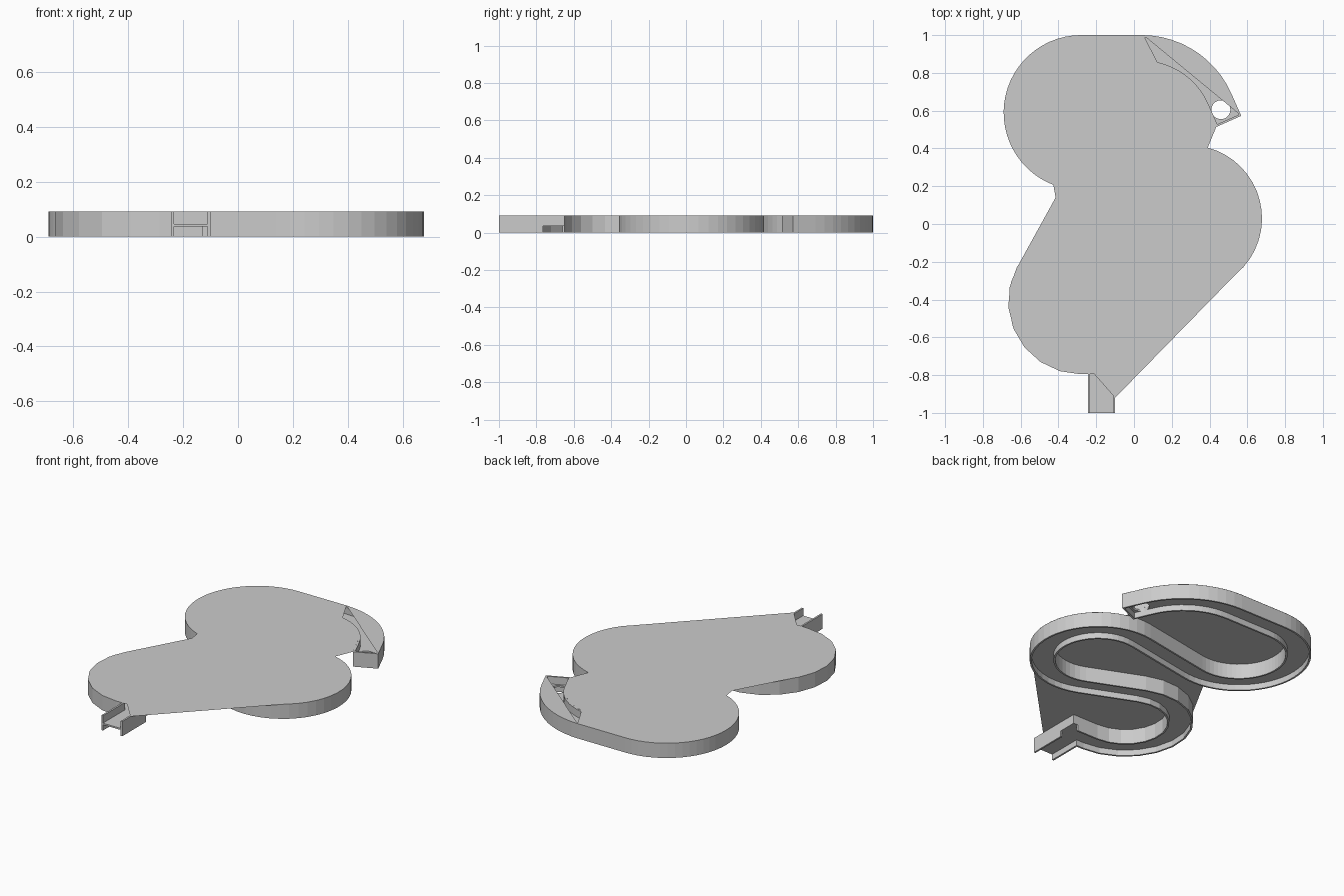
import bpy, bmesh
from math import sin, cos, radians, degrees, atan2, acos, ceil
from mathutils import Vector as V

if "Cube" in bpy.data.objects:
    bpy.data.objects.remove(bpy.data.objects["Cube"])

H, F0, F1 = 0.093, 0.036, 0.046      # top height, channel floor underside / top
W, T = 0.0725, 0.011                 # half width of channel, wall thickness


def arc(c, r, a0, a1, step):
    n = max(1, ceil(abs(a1 - a0) / step))
    return [V((c[0] + r * cos(radians(a0 + (a1 - a0) * i / n)),
               c[1] + r * sin(radians(a0 + (a1 - a0) * i / n)))) for i in range(n + 1)]


def cross_angle(a, ra, b, rb, side):
    # leaving angle of the crossing tangent between two bends
    d = V(b) - V(a)
    return degrees(atan2(d.y, d.x)) + side * degrees(acos((ra + rb) / d.length))


def make(name, verts, faces):
    me = bpy.data.meshes.new(name)
    me.from_pydata(verts, [], faces)
    bm = bmesh.new()
    bm.from_mesh(me)
    bmesh.ops.recalc_face_normals(bm, faces=bm.faces)
    bm.to_mesh(me)
    bm.free()
    ob = bpy.data.objects.new(name, me)
    bpy.context.collection.objects.link(ob)
    return ob


def sweep(name, path, profile):
    # mitred sweep of a closed (side, z) profile along a flat path
    n, k = len(path), len(profile)
    verts = []
    for i, p in enumerate(path):
        d0 = (p - path[i - 1]).normalized() if i else (path[1] - p).normalized()
        d1 = (path[i + 1] - p).normalized() if i < n - 1 else d0
        t = (d0 + d1).normalized()
        nrm = V((-t.y, t.x)) / t.dot(d0)
        verts += [(*(p + nrm * s), z) for s, z in profile]
    faces = [(i * k + j, i * k + (j + 1) % k, (i + 1) * k + (j + 1) % k, (i + 1) * k + j)
             for i in range(n - 1) for j in range(k)]
    faces += [tuple(range(k)), tuple(range((n - 1) * k, n * k))]
    return make(name, verts, faces)


def cut(ob, cutter):
    cutter.hide_render = True
    m = ob.modifiers.new("cut", 'BOOLEAN')
    m.operation, m.solver, m.object = 'DIFFERENCE', 'EXACT', cutter
    bpy.context.view_layer.objects.active = ob
    bpy.ops.object.modifier_apply(modifier=m.name)
    bpy.data.objects.remove(cutter)


# Bends of the serpentine: centre and centre-line radius
S, RS = (0.04, 0.48), 0.4475
A, RA = (-0.28, 0.59), 0.3375
B, RB = (0.29, 0.03), 0.315
C, RC = (-0.28, -0.41), 0.3125
t1 = cross_angle(A, RA, B, RB, -1)
t2 = cross_angle(B, RB, C, RC, 1)

# Straight start after the first bend
p24 = arc(S, RS, 24, 25, 9)[0]
tail = V((sin(radians(24)), -cos(radians(24))))
start = p24 + tail * 0.13

path = [start] + arc(S, RS, 24, 90, 6) + arc(A, RA, 90, 360 + t1, 6)
path += arc(B, RB, t1 + 180, t2, 8)
path += arc(C, RC, t2 + 180, 270, 18)
path += [V((-0.172, -0.7225)), V((-0.172, -1))]

# Channel with an H section: walls above and below the floor
top = H - 0.0006
i = W - T
h_section = [(-W, 0), (-i, 0), (-i, F0), (i, F0), (i, 0), (W, 0),
             (W, top), (i, top), (i, F1), (-i, F1), (-i, top), (-W, top)]
channel = sweep("serpentine_channel", path, h_section)

# Drop hole in the floor and drain notch by the outlet
bpy.ops.mesh.primitive_cylinder_add(vertices=32, radius=0.05, depth=0.03,
                                    location=(0.46, 0.605, (F0 + F1) / 2))
cut(channel, bpy.context.object)
bpy.ops.mesh.primitive_cube_add(size=1, location=(-0.1, -0.705, F0 / 2 - 0.01))
bpy.context.object.scale = (0.06, 0.12, F0 + 0.02)
cut(channel, bpy.context.object)

# End wall closing the start of the channel
box = [(-W, 0), (W, 0), (W, top), (-W, top)]
sweep("end_wall", [start, start - tail * T], box)

# Cover sheet over the whole track
cover = [start - V((cos(radians(24)), sin(radians(24)))) * W]
cover += arc(S, RS - W, 24, 76, 6) + [V((0.05, 1.0))]
cover += arc(A, RA + W, 90, 249, 6) + [V((-0.415, 0.14))]
cover += arc(C, RC + W, 147, 270, 18)
cover += [V((-0.21, -0.795)), V((-0.1, -0.92))]
cover += arc(B, RB + W, -38, 75, 8)
make("cover_sheet", [(p.x, p.y, H) for p in cover], [tuple(range(len(cover)))])

# Partial cover between the outer wall and its chord near the start
rim = [start + V((cos(radians(24)), sin(radians(24)))) * W] + arc(S, RS + W, 24, 89, 6)
make("start_cover", [(p.x, p.y, H) for p in rim], [tuple(range(len(rim)))])
